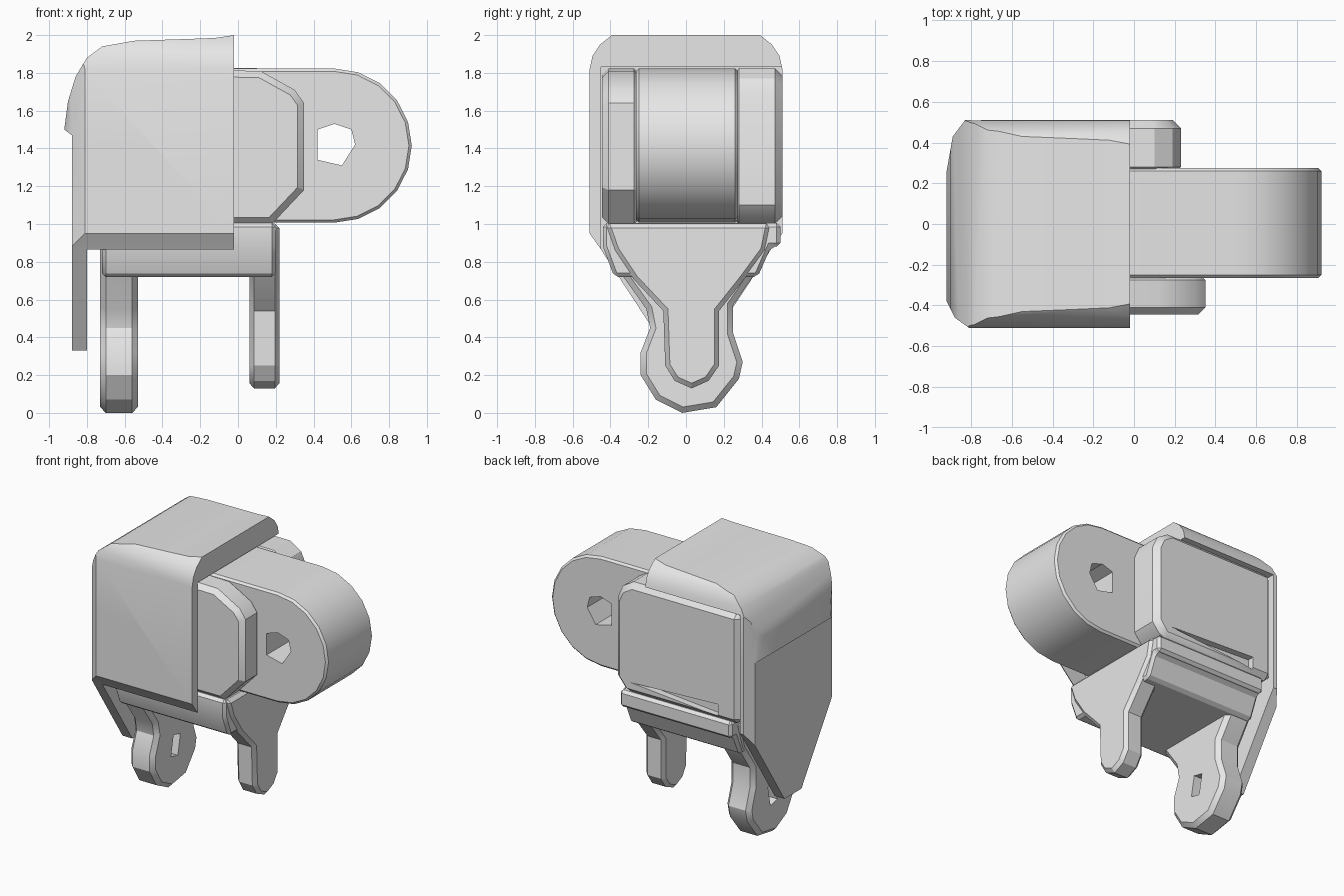
import bpy
import bmesh
import math
from mathutils import Vector

cube = bpy.data.objects.get("Cube")
if cube:
    bpy.data.objects.remove(cube, do_unlink=True)

grey = bpy.data.materials.new("plain_grey")
grey.use_nodes = True
grey.diffuse_color = (.8, .8, .8, 1)
grey.node_tree.nodes["Principled BSDF"].inputs["Base Color"].default_value = (.8, .8, .8, 1)


def prism(name, outline, axis, start, end):
    """Extrude a flat outline along one axis; the other two axes keep their order."""
    bm = bmesh.new()
    corners = []
    for p, q in outline:
        co = [p, q]
        co.insert("xyz".index(axis), start)
        corners.append(bm.verts.new(co))
    face = bm.faces.new(corners)
    moved = bmesh.ops.extrude_face_region(bm, geom=[face])["geom"]
    shift = Vector([(end - start) if a == axis else 0 for a in "xyz"])
    bmesh.ops.translate(bm, vec=shift, verts=[v for v in moved if isinstance(v, bmesh.types.BMVert)])
    bmesh.ops.recalc_face_normals(bm, faces=bm.faces)
    mesh = bpy.data.meshes.new(name)
    bm.to_mesh(mesh)
    bm.free()
    mesh.materials.append(grey)
    obj = bpy.data.objects.new(name, mesh)
    bpy.context.collection.objects.link(obj)
    return obj


def bake(obj):
    """Replace the mesh by its modified result."""
    graph = bpy.context.evaluated_depsgraph_get()
    graph.update()
    mesh = bpy.data.meshes.new_from_object(obj.evaluated_get(graph))
    obj.modifiers.clear()
    obj.data = mesh


def combine(obj, tool, operation):
    mod = obj.modifiers.new("combine", "BOOLEAN")
    mod.object = tool
    mod.operation = operation
    mod.solver = "EXACT"
    bake(obj)
    bpy.data.objects.remove(tool, do_unlink=True)


def chamfer(obj, width):
    mod = obj.modifiers.new("chamfer", "BEVEL")
    mod.width = width
    mod.segments = 1
    mod.limit_method = "ANGLE"
    mod.angle_limit = math.radians(50)
    bake(obj)


def rectangle(a, b, c, d):
    return [(a, c), (b, c), (b, d), (a, d)]


# Cover: rounded hood, front panel and long tapered side plate in one shell
half = [(.1, .33), (.46, .88), (.51, .95), (.51, 1.82), (.495, 1.89), (.455, 1.95), (.38, 2.01)]
cover = prism("cover", half + [(-y, z) for y, z in reversed(half)], "x", -1, 0)
side = [(-.02, .3), (-.02, 2), (-.12, 1.985), (-.25, 1.98), (-.55, 1.97), (-.72, 1.94),
        (-.8, 1.88), (-.86, 1.78), (-.9, 1.65), (-.92, 1.5), (-.88, 1.47), (-.88, .3)]
combine(cover, prism("side_limit", side, "y", -1, 1), "INTERSECT")
plan = [(-.02, -.51), (-.02, .51), (-.83, .51), (-.89, .43), (-.92, .26),
        (-.92, -.38), (-.88, -.46), (-.81, -.51)]
combine(cover, prism("plan_limit", plan, "z", 0, 3), "INTERSECT")
combine(cover, prism("hollow", rectangle(-.45, 1, 0, 1.83), "x", -.8, 1), "DIFFERENCE")

# Centre lug with rounded end and a pin hole
arc = [math.radians(a) for a in range(-90, 91, 18)]
lug_outline = [(.51 + .41 * math.cos(a), 1.415 + .408 * math.sin(a)) for a in arc]
lug = prism("centre_lug", lug_outline + [(-.7, 1.823), (-.7, 1.007)], "y", -.265, .275)
chamfer(lug, .015)
hole = [(.42, 1.5), (.51, 1.53), (.6, 1.5), (.62, 1.42), (.55, 1.31), (.42, 1.34)]
combine(lug, prism("pin_hole", hole, "y", -1, 1), "DIFFERENCE")

# Cheeks on both sides of the lug
front_cheek = prism("front_cheek", [(-.79, 1), (.18, 1), (.35, 1.18), (.35, 1.64), (.3, 1.71),
                                    (.12, 1.81), (-.79, 1.825)], "y", -.445, -.24)
chamfer(front_cheek, .035)
back_cheek = prism("back_cheek", [(-.79, 1), (.15, 1), (.23, 1.1), (.23, 1.68), (.19, 1.77),
                                  (.1, 1.825), (-.79, 1.825)], "y", .24, .51)
chamfer(back_cheek, .04)
slot = [(-.62, 1.03), (.1, 1.09), (-.62, 1.12)]
combine(back_cheek, prism("slot", slot, "y", .46, 1), "DIFFERENCE")

# Yoke body, with a skirt under the back cheek
body = prism("yoke_body", [(-.44, 1.005), (-.44, .88), (-.38, .72), (.38, .72), (.45, .88),
                           (.5, .88), (.5, 1.005)], "x", -.72, .2)
chamfer(body, .02)

# Yoke walls ending in legs
right_leg = [(-.43, 1.003), (-.38, .86), (-.28, .71), (-.12, .54), (-.11, .25), (-.06, .17),
             (.03, .13), (.12, .17), (.175, .25), (.175, .54), (.31, .71), (.42, .86), (.45, 1.003)]
narrow_leg = prism("narrow_leg", right_leg, "x", .06, .22)
chamfer(narrow_leg, .025)
left_leg = [(-.42, .98), (-.36, .76), (-.21, .55), (-.19, .45), (-.24, .32), (-.24, .2),
            (-.16, .07), (-.02, 0), (.16, .03), (.28, .18), (.3, .27), (.25, .42),
            (.25, .57), (.38, .76), (.45, .98)]
wide_leg = prism("wide_leg", left_leg, "x", -.73, -.53)
chamfer(wide_leg, .03)
eye = [(-.03, .24), (.05, .22), (.08, .37), (.0, .39)]
combine(wide_leg, prism("leg_eye", eye, "x", -1, 0), "DIFFERENCE")

# Smooth the rounded surfaces and keep the facets crisp
parts = [cover, lug, front_cheek, back_cheek, body, narrow_leg, wide_leg]
bpy.ops.object.select_all(action="DESELECT")
for part in parts:
    part.select_set(True)
bpy.context.view_layer.objects.active = cover
bpy.ops.object.shade_smooth_by_angle(angle=math.radians(30))
